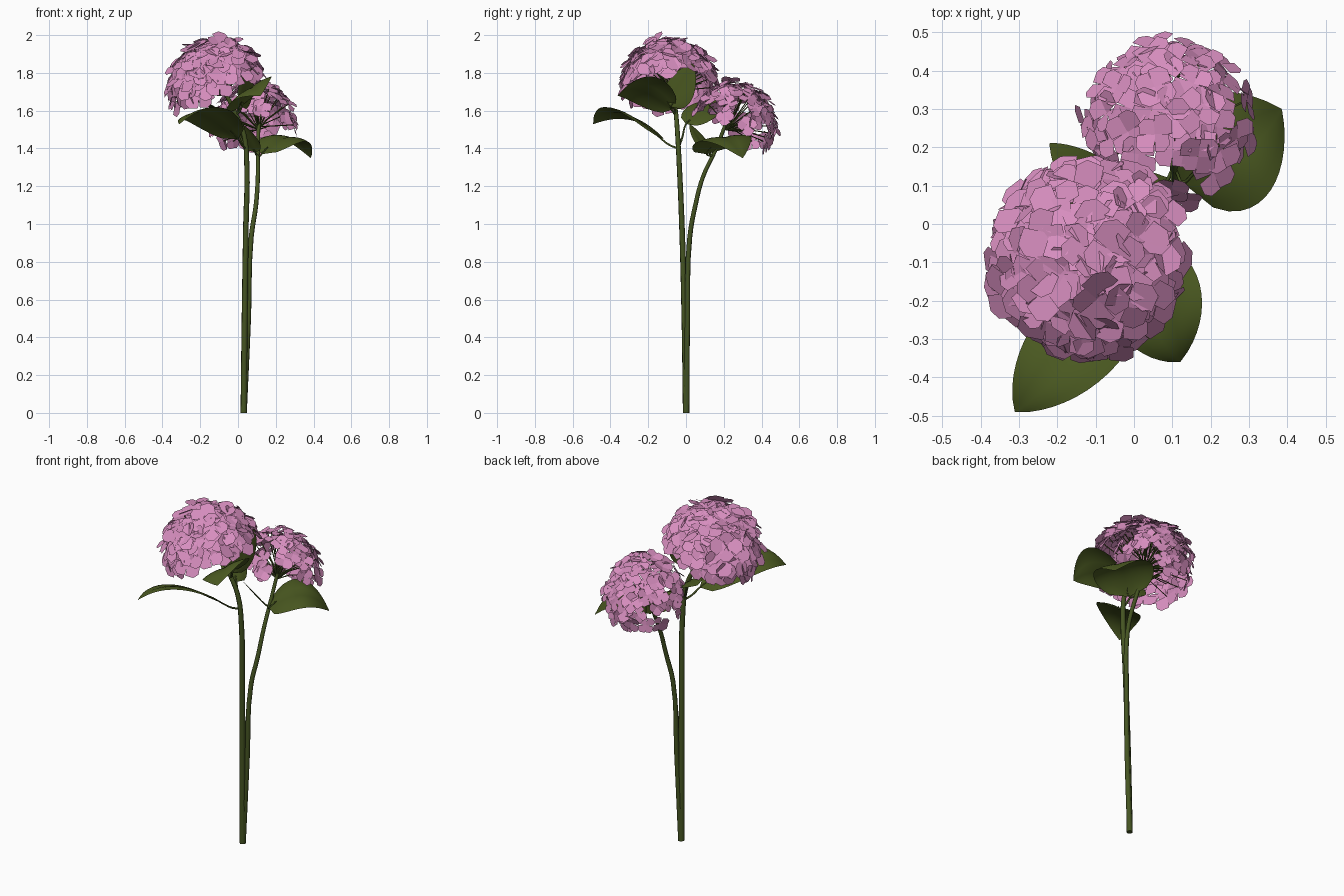
import bpy, bmesh, math, random
from mathutils import Vector, Matrix

random.seed(7)
if "Cube" in bpy.data.objects:
    bpy.data.objects.remove(bpy.data.objects["Cube"])


def material(name, rgb):
    m = bpy.data.materials.new(name)
    m.use_nodes = True
    m.diffuse_color = (*rgb, 1)
    m.node_tree.nodes["Principled BSDF"].inputs["Base Color"].default_value = (*rgb, 1)
    return m


PINK = material("petal pink", (0.68, 0.27, 0.52))
LEAF = material("leaf green", (0.069, 0.1, 0.015))
STEM = material("stem green", (0.06, 0.09, 0.016))


def finish(name, me, mat, smooth=True):
    me.name = name
    me.materials.clear()
    me.materials.append(mat)
    for p in me.polygons:
        p.use_smooth = smooth
    ob = bpy.data.objects.new(name, me)
    bpy.context.collection.objects.link(ob)


def tubes(name, paths, radius, sides=0, smooth=False):
    """Round stalks along lists of points, joined into one mesh object."""
    cu = bpy.data.curves.new(name, "CURVE")
    cu.dimensions = "3D"
    cu.bevel_depth = radius
    cu.bevel_resolution = sides
    cu.resolution_u = 4
    cu.use_fill_caps = True
    for path in paths:
        sp = cu.splines.new("BEZIER" if smooth else "POLY")
        pts = sp.bezier_points if smooth else sp.points
        pts.add(len(path) - 1)
        for i, (p, co) in enumerate(zip(pts, path)):
            p.co = co if smooth else (*co, 1)
            p.radius = 1 - 0.35 * i / (len(path) - 1)
            if smooth:
                p.handle_left_type = p.handle_right_type = "AUTO"
    curve = bpy.data.objects.new(name + " path", cu)
    bpy.context.collection.objects.link(curve)
    bpy.context.view_layer.update()
    me = bpy.data.meshes.new_from_object(curve.evaluated_get(bpy.context.evaluated_depsgraph_get()))
    bpy.data.objects.remove(curve)
    finish(name, me, STEM)


def leaf(name, node, base, tip, half_width, arch, roll=0, peak=0.5):
    """Pointed blade arching from base to tip, joined to the stem node by a stalk."""
    node, base, tip = Vector(node), Vector(base), Vector(tip)
    mid = base.lerp(tip, peak) + Vector((0, 0, 2 * arch))
    axis = (tip - base).normalized()
    side = Matrix.Rotation(math.radians(roll), 3, axis) @ axis.cross(Vector((0, 0, 1))).normalized()
    up = side.cross(axis)
    rows, cols = 14, 8
    bm = bmesh.new()
    grid = []
    for i in range(rows + 1):
        t = i / rows
        centre = base * (1 - t) ** 2 + mid * 2 * t * (1 - t) + tip * t * t
        w = half_width * 2.45 * t ** 0.5 * (1 - t) ** 0.9 + 0.002
        row = []
        for j in range(cols + 1):
            s = 2 * j / cols - 1
            lift = w * (0.2 * abs(s) - 0.25 * s * s)
            row.append(bm.verts.new(centre + side * w * s + up * lift))
        grid.append(row)
    for a, b in zip(grid, grid[1:]):
        for j in range(cols):
            bm.faces.new((a[j], a[j + 1], b[j + 1], b[j]))
    me = bpy.data.meshes.new(name)
    bm.to_mesh(me)
    bm.free()
    finish(name, me, LEAF)
    sag = (node + base) / 2 - Vector((0, 0, 0.008))
    tubes(name + " stalk", [[node, sag, base, base.lerp(mid, 0.2)]], 0.006, 1, True)


# Half outline of a petal: distance from the flower centre, half width
PETAL = [(0.0, 0.03), (0.6, 0.56), (1.0, 0.2)]


def floret(bm, pos, normal, size):
    """Four broad, angular petals around one centre."""
    frame = normal.to_track_quat("Z", "Y").to_matrix() @ Matrix.Rotation(random.uniform(0, 6.28), 3, "Z")
    for k in range(4):
        pitch = Matrix.Rotation(random.uniform(-0.3, 0.2), 3, "Y")
        twist = Matrix.Rotation(random.uniform(-0.25, 0.25), 3, "X")
        turn = frame @ Matrix.Rotation(k * math.pi / 2, 3, "Z") @ pitch @ twist
        s = size * random.uniform(0.85, 1.15)
        outline = [(r, -w) for r, w in PETAL] + [(r, w) for r, w in reversed(PETAL)]
        bm.faces.new([bm.verts.new(pos + turn @ Vector((r * s, w * s, 0))) for r, w in outline])


def flower_head(name, centre, radius, axis, spread, count, size, hub, gap):
    """Dome of florets on thin stalks that fan out from the stem end."""
    centre, hub = Vector(centre), Vector(hub)
    tilt = Vector(axis).normalized().to_track_quat("Z", "Y").to_matrix()
    bm = bmesh.new()
    stalks = []
    low = math.cos(math.radians(spread))
    for i in range(count):
        z = 1 - (1 - low) * (i + 0.5) / count
        a = i * 2.39996
        flat = math.sqrt(1 - z * z)
        n = tilt @ Vector((flat * math.cos(a), flat * math.sin(a), z))
        if random.random() < gap * (1 - z):
            continue
        pos = centre + n * radius * random.uniform(0.9, 1.0)
        jitter = Vector([random.uniform(-0.2, 0.2) for _ in range(3)])
        floret(bm, pos, (n + jitter + Vector((0, 0, 0.3))).normalized(), size)
        if i % 2:
            stalks.append([hub, hub.lerp(centre + n * radius * 0.5, 0.6), pos])
    me = bpy.data.meshes.new(name)
    bm.to_mesh(me)
    bm.free()
    finish(name, me, PINK, smooth=False)
    tubes(name + " flower stalks", stalks, 0.004)


# Stems
tubes("tall stem", [[(0.03, 0, 0), (0.035, -0.008, 0.5), (0.042, -0.022, 1.0), (0.047, -0.035, 1.3),
                     (0.03, -0.045, 1.48), (-0.02, -0.055, 1.6), (-0.07, -0.07, 1.7)]], 0.017, 2, True)
tubes("short stem", [[(0.032, 0.003, 0), (0.055, 0.008, 0.5), (0.07, 0.02, 0.93), (0.095, 0.05, 1.1),
                      (0.105, 0.09, 1.25), (0.105, 0.16, 1.4), (0.11, 0.21, 1.53)]], 0.015, 2, True)

# Flower heads
flower_head("large flower head", (-0.11, -0.09, 1.735), 0.245, (-0.42, -0.04, 1), 91, 95, 0.08,
            (-0.07, -0.07, 1.68), 0.05)
flower_head("small flower head", (0.09, 0.255, 1.535), 0.22, (-0.05, 0.55, 1), 100, 75, 0.055,
            (0.11, 0.21, 1.5), 0.45)

# Leaves
tall_low, tall_high, short_node = (0.04, -0.04, 1.4), (-0.01, -0.055, 1.58), (0.105, 0.15, 1.37)
leaf("front right leaf", tall_low, (0.0, -0.13, 1.45), (-0.31, -0.49, 1.53), 0.125, 0.09, 18, 0.68)
leaf("front left leaf", tall_high, (0.0, -0.06, 1.61), (0.12, -0.36, 1.68), 0.14, 0.07, 30, 0.7)
leaf("back right leaf", tall_low, (-0.01, 0.0, 1.53), (-0.22, 0.21, 1.65), 0.085, 0.02, 25)
leaf("upper left leaf", tall_high, (0.02, -0.08, 1.62), (0.08, 0.04, 1.85), 0.085, 0.0, 90)
leaf("back left leaf", short_node, (0.125, 0.11, 1.37), (0.385, 0.3, 1.35), 0.165, 0.1, 5, 0.6)
leaf("small inner leaf", short_node, (0.09, 0.12, 1.38), (0.02, 0.02, 1.53), 0.06, 0.0)
